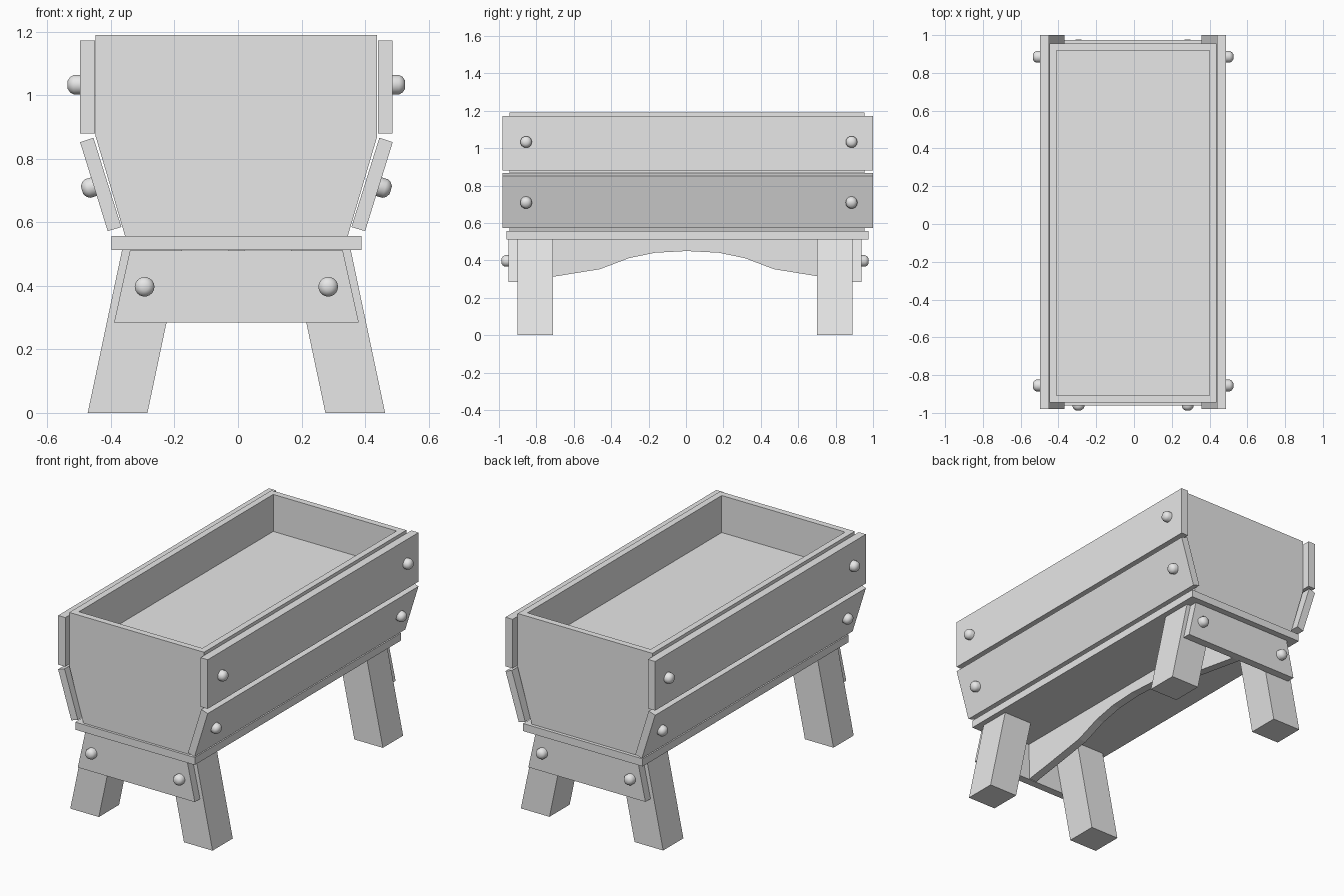
import bpy
import bmesh
from math import cos, sin, radians
from mathutils import Vector

if "Cube" in bpy.data.objects:
    bpy.data.objects.remove(bpy.data.objects["Cube"], do_unlink=True)

CX = -0.005          # centre line of the planter
CY = 0.005

grey = bpy.data.materials.new("plain_grey")
grey.use_nodes = True
grey.diffuse_color = (0.8, 0.8, 0.8, 1)
grey.node_tree.nodes["Principled BSDF"].inputs["Base Color"].default_value = (0.8, 0.8, 0.8, 1)


def finish(name, bm):
    bmesh.ops.recalc_face_normals(bm, faces=bm.faces)
    mesh = bpy.data.meshes.new(name)
    bm.to_mesh(mesh)
    bm.free()
    mesh.materials.append(grey)
    obj = bpy.data.objects.new(name, mesh)
    bpy.context.collection.objects.link(obj)
    return obj


def extrude(name, outline, start, end, axis="y"):
    """Prism: an (x, z) outline swept along y, or a (y, z) outline along x."""
    bm = bmesh.new()
    if axis == "y":
        verts = [bm.verts.new((u, start, v)) for u, v in outline]
        step = Vector((0, end - start, 0))
    else:
        verts = [bm.verts.new((start, u, v)) for u, v in outline]
        step = Vector((end - start, 0, 0))
    face = bm.faces.new(verts)
    swept = bmesh.ops.extrude_face_region(bm, geom=[face], use_keep_orig=True)
    moved = [g for g in swept["geom"] if isinstance(g, bmesh.types.BMVert)]
    bmesh.ops.translate(bm, verts=moved, vec=step)
    return finish(name, bm)


def rect(u0, u1, v0, v1):
    return [(u0, v0), (u1, v0), (u1, v1), (u0, v1)]


def mirrored(half):
    """Close a right-hand half outline with its mirror image about CX."""
    return [(CX + u, v) for u, v in half] + [(CX - u, v) for u, v in reversed(half)]


def bolt(name, base, direction):
    """Round bolt head with a tapered tip."""
    bm = bmesh.new()
    rings = []
    for radius, height in ((0.031, -0.01), (0.031, 0.02), (0.025, 0.031), (0.013, 0.039)):
        rings.append([bm.verts.new((radius * cos(radians(a)), radius * sin(radians(a)), height))
                      for a in range(0, 360, 20)])
    for low, high in zip(rings, rings[1:]):
        for i in range(len(low)):
            j = (i + 1) % len(low)
            bm.faces.new((low[i], low[j], high[j], high[i]))
    bm.faces.new(rings[0])
    bm.faces.new(rings[-1])
    obj = finish(name, bm)
    obj.location = base
    obj.rotation_euler = Vector(direction).to_track_quat("Z", "Y").to_euler()
    bpy.ops.object.select_all(action="DESELECT")
    obj.select_set(True)
    bpy.context.view_layer.objects.active = obj
    bpy.ops.object.shade_smooth_by_angle(angle=radians(50))


# Trough body with a recessed planting bed
body = extrude("trough_body", mirrored([(0.35, 0.555), (0.443, 0.87), (0.443, 1.19)]), -0.945, 0.955)
bm = bmesh.new()
bm.from_mesh(body.data)
top = max(bm.faces, key=lambda f: f.calc_center_median().z)
bmesh.ops.inset_region(bm, faces=[top], thickness=0.053)
bed = bmesh.ops.extrude_discrete_faces(bm, faces=[top])["faces"][0]
bmesh.ops.translate(bm, verts=bed.verts, vec=(0, 0, -0.22))
bm.to_mesh(body.data)
bm.free()

# Base plate
extrude("base_plate", rect(CX - 0.393, CX + 0.393, 0.512, 0.557), -0.96, 0.975)

# Side planks, legs and their bolts on both sides
tilt = radians(17)
for side, s in (("left", 1), ("right", -1)):
    extrude(side + "_upper_plank", [(CX + s * u, v) for u, v in rect(0.445, 0.492, 0.88, 1.172)],
            -0.98, 1.0)
    extrude(side + "_lower_plank",
            [(CX + s * u, v) for u, v in ((0.45, 0.866), (0.492, 0.852), (0.405, 0.572), (0.362, 0.585))],
            -0.98, 1.0)
    for end, y in (("front", -0.855), ("back", 0.885)):
        bolt(f"{side}_{end}_upper_bolt", (CX + s * 0.492, y, 1.033), (s, 0, 0))
        bolt(f"{side}_{end}_lower_bolt", (CX + s * 0.4485, y, 0.712),
             (s * cos(tilt), 0, -sin(tilt)))
    for end, y in (("front", -0.9), ("back", 0.7)):
        extrude(f"{side}_{end}_leg",
                [(CX + s * u, v) for u, v in ((0.28, 0), (0.468, 0), (0.36, 0.512), (0.172, 0.512))],
                y, y + 0.19)

# End aprons joining the legs
for end, y, d in (("front", -0.9, -1), ("back", 0.89, 1)):
    extrude(end + "_apron", mirrored([(0.385, 0.285), (0.335, 0.511)]), y, y + d * 0.048)
    for side, s in (("left", 1), ("right", -1)):
        bolt(f"{end}_apron_{side}_bolt", (CX + s * 0.289, y + d * 0.048, 0.397), (0, d, 0))

# Arched stretcher along the centre line
arch = [(0.9, 0.285), (0.7, 0.315), (0.465, 0.353), (0.31, 0.412), (0.17, 0.441), (0, 0.45)]
lower_edge = [(CY - y, z) for y, z in arch] + [(CY + y, z) for y, z in reversed(arch[:-1])]
lower_edge = [(min(max(y, -0.9), 0.89), z) for y, z in lower_edge]
extrude("arched_stretcher", lower_edge + [(0.89, 0.512), (-0.9, 0.512)], CX - 0.025, CX + 0.025, "x")
